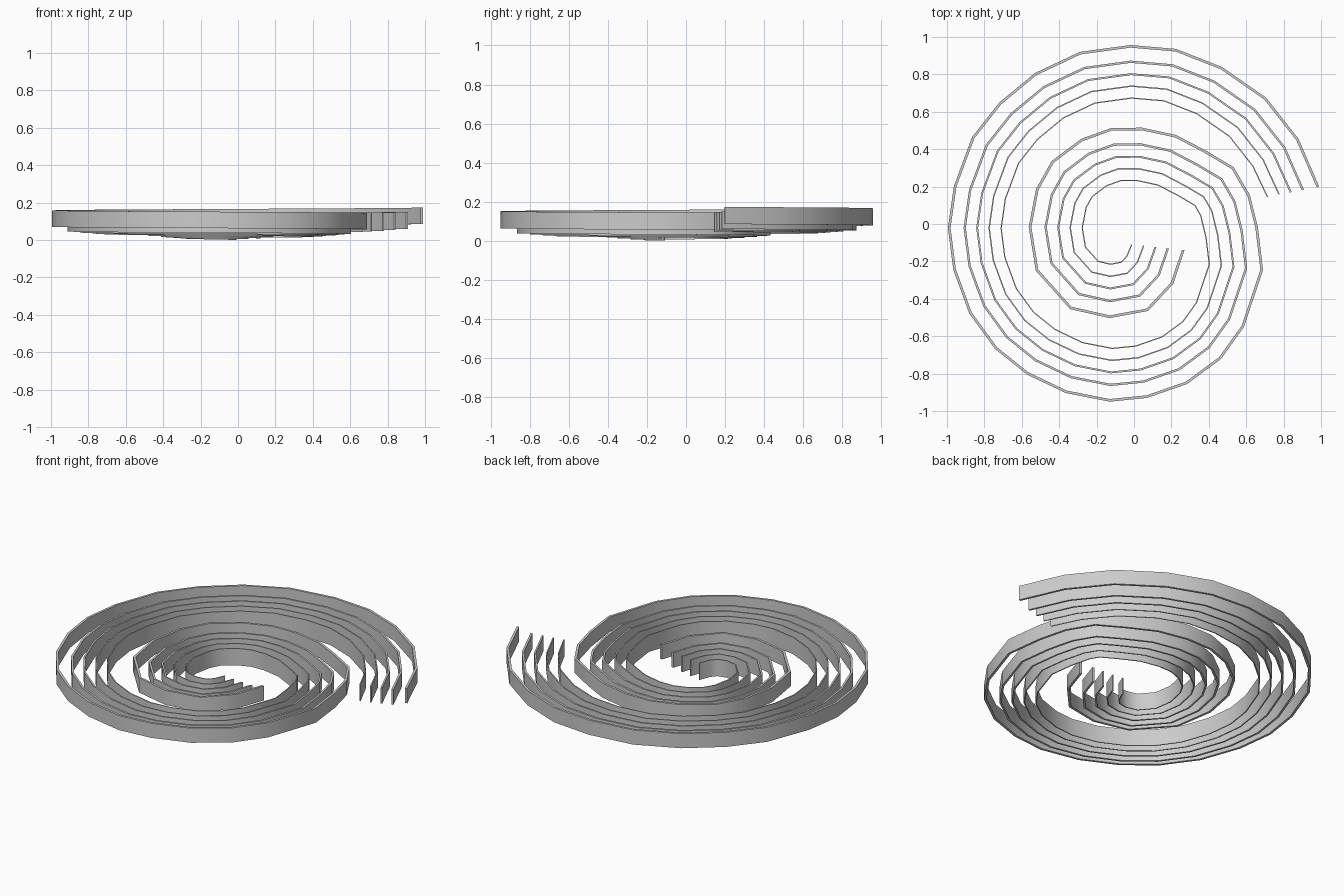
import bpy, bmesh
from mathutils import Vector

if "Cube" in bpy.data.objects:
    bpy.data.objects.remove(bpy.data.objects["Cube"])

# Outer edge of the spiral, from the outer end inwards
PATH = [Vector(p) for p in [
    (.99, .20), (.88, .455), (.706, .676), (.47, .84), (.225, .936), (-.02, .957),
    (-.29, .92), (-.53, .807), (-.72, .65), (-.866, .465), (-.963, .203), (-.995, -.02),
    (-.966, -.246), (-.88, -.48), (-.743, -.668), (-.572, -.805), (-.364, -.904),
    (-.13, -.95), (.07, -.93), (.283, -.856), (.465, -.722), (.588, -.55), (.69, -.246),
    (.663, -.02), (.62, .154), (.533, .304), (.38, .395), (.225, .476), (.043, .515),
    (-.123, .513), (-.283, .455), (-.44, .337), (-.524, .187), (-.563, -.016),
    (-.525, -.25), (-.342, -.455), (-.13, -.503), (.075, -.465), (.21, -.32), (.27, -.14)]]

# Fraction of path length at each point
dist = [0.0]
for a, b in zip(PATH, PATH[1:]):
    dist.append(dist[-1] + (b - a).length)
frac = [d / dist[-1] for d in dist]


def inward(i):
    """Mitred inward direction; the two end cuts are slightly skewed."""
    if i == 0:
        return Vector((-.98, -.196))
    if i == len(PATH) - 1:
        return Vector((-1.0, .11))
    n = []
    for a, b in ((i - 1, i), (i, i + 1)):
        t = (PATH[b] - PATH[a]).normalized()
        n.append(Vector((-t.y, t.x)))
    m = (n[0] + n[1]).normalized()
    return m / m.dot(n[0])


def strip(name, offset, thick, drop, height):
    bm = bmesh.new()
    rings = []
    for i, p in enumerate(PATH):
        d = inward(i)
        o, n = p + d * offset, p + d * (offset + thick)
        z = .085 - .045 * frac[i] - drop
        rings.append([bm.verts.new((q.x, q.y, h)) for q, h in
                      ((o, z), (n, z), (n, z + height), (o, z + height))])
    for a, b in zip(rings, rings[1:]):
        for k in range(4):
            j = (k + 1) % 4
            bm.faces.new((a[k], a[j], b[j], b[k]))
    bm.faces.new(rings[0])
    bm.faces.new(rings[-1][::-1])
    bmesh.ops.recalc_face_normals(bm, faces=bm.faces)
    me = bpy.data.meshes.new(name)
    bm.to_mesh(me)
    bm.free()
    ob = bpy.data.objects.new(name, me)
    bpy.context.collection.objects.link(ob)
    bpy.ops.object.select_all(action='DESELECT')
    ob.select_set(True)
    bpy.context.view_layer.objects.active = ob
    bpy.ops.object.shade_smooth_by_angle(angle=.7)


# Five nested spiral bands: offset, thickness, drop, height
for k, args in enumerate([(0, .014, 0, .088), (.083, .012, .025, .09), (.15, .010, .031, .094),
                          (.215, .007, .036, .098), (.279, .006, .04, .102)]):
    strip(f"spiral_band_{k + 1}", *args)
